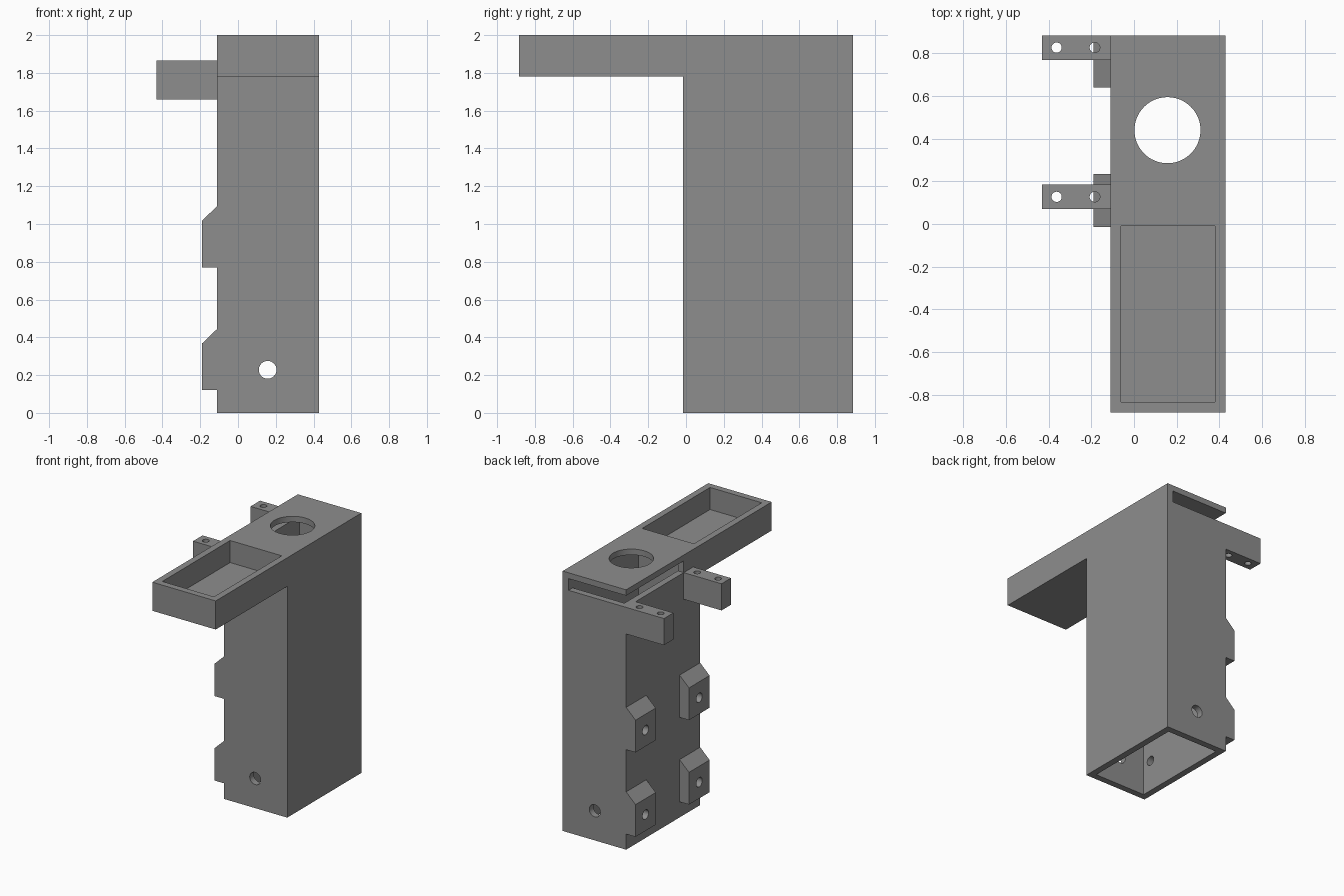
import bpy, bmesh, math
from mathutils import Matrix

if "Cube" in bpy.data.objects:
    bpy.data.objects.remove(bpy.data.objects["Cube"])

grey = bpy.data.materials.new("mid grey")
grey.diffuse_color = (0.27, 0.27, 0.27, 1)
grey.use_nodes = True
grey.node_tree.nodes["Principled BSDF"].inputs["Base Color"].default_value = grey.diffuse_color


def finish(name, bm):
    bmesh.ops.recalc_face_normals(bm, faces=bm.faces)
    me = bpy.data.meshes.new(name)
    bm.to_mesh(me)
    bm.free()
    ob = bpy.data.objects.new(name, me)
    bpy.context.collection.objects.link(ob)
    me.materials.append(grey)
    return ob


def prism(name, pts, lo, hi, axis):
    """Extrude a 2D profile: axis x takes (y, z) points, axis y takes (x, z)."""
    bm = bmesh.new()
    place = (lambda a, b, t: (t, a, b)) if axis == "x" else (lambda a, b, t: (a, t, b))
    face = bm.faces.new([bm.verts.new(place(a, b, lo)) for a, b in pts])
    ext = bmesh.ops.extrude_face_region(bm, geom=[face])["geom"]
    bmesh.ops.translate(bm, vec=place(0, 0, hi - lo),
                        verts=[v for v in ext if isinstance(v, bmesh.types.BMVert)])
    return finish(name, bm)


def box(name, x, y, z):
    return prism(name, [(y[0], z[0]), (y[1], z[0]), (y[1], z[1]), (y[0], z[1])], x[0], x[1], "x")


def rod(name, centre, radius, length, axis, sides=32):
    bm = bmesh.new()
    rot = {"x": Matrix.Rotation(math.pi / 2, 4, "Y"),
           "y": Matrix.Rotation(math.pi / 2, 4, "X"), "z": Matrix()}[axis]
    bmesh.ops.create_cone(bm, cap_ends=True, segments=sides, radius1=radius, radius2=radius,
                          depth=length, matrix=Matrix.Translation(centre) @ rot)
    return finish(name, bm)


def cut(ob, cutters):
    """Subtract every cutter, bake the result and remove the cutters."""
    for c in cutters:
        c.hide_render = True
        m = ob.modifiers.new("cut", "BOOLEAN")
        m.operation, m.solver, m.object = "DIFFERENCE", "EXACT", c
    bpy.context.view_layer.update()
    me = bpy.data.meshes.new_from_object(ob.evaluated_get(bpy.context.evaluated_depsgraph_get()))
    ob.modifiers.clear()
    ob.data = me
    for c in cutters:
        bpy.data.objects.remove(c)
    bpy.ops.object.select_all(action="DESELECT")
    ob.select_set(True)
    bpy.context.view_layer.objects.active = ob
    bpy.ops.object.shade_smooth_by_angle(angle=math.radians(30))


X0, X1, Y0, Y1 = -0.11, 0.43, -0.015, 0.885
lug_y = [(Y0, 0.235), (0.64, Y1)]
lug_z = [0.12, 0.77]


def lug_hole(y, z):
    return rod("lug_hole", (-0.13, sum(y) / 2, z + 0.125), 0.036, 0.3, "x")


# Upright housing with the overhanging tray, in one L-shaped piece
housing = prism("housing", [(Y0, 0), (Y1, 0), (Y1, 2), (-0.885, 2), (-0.885, 1.78), (Y0, 1.78)],
                X0, X1, "x")
cut(housing, [
    box("shaft", (-0.06, 0.38), (0.035, 0.835), (-0.1, 1.955)),
    box("side_slot", (-0.3, 0.38), (0.185, 1.0), (1.865, 1.955)),
    box("tray_pocket", (-0.06, 0.38), (-0.835, -0.01), (1.83, 2.1)),
    rod("top_opening", (0.157, 0.44, 2), 0.155, 0.2, "z", 64),
    rod("cross_hole", (0.157, 0.43, 0.228), 0.047, 1.5, "y"),
] + [lug_hole(y, z) for y in lug_y for z in lug_z])

# Chamfered mounting lugs on the left wall
for y in lug_y:
    for z in lug_z:
        lug = prism("mounting_lug", [(X0, z), (-0.19, z), (-0.19, z + 0.248), (X0, z + 0.325)],
                    y[0], y[1], "y")
        cut(lug, [lug_hole(y, z)])

# Side brackets with two vertical screw holes each
for y in [(0.07, 0.185), (0.77, Y1)]:
    bracket = box("side_bracket", (-0.432, X0), y, (1.66, 1.865))
    cut(bracket, [rod("screw_hole", (x, sum(y) / 2, 1.76), 0.024, 0.4, "z")
                  for x in (-0.363, -0.184)])
